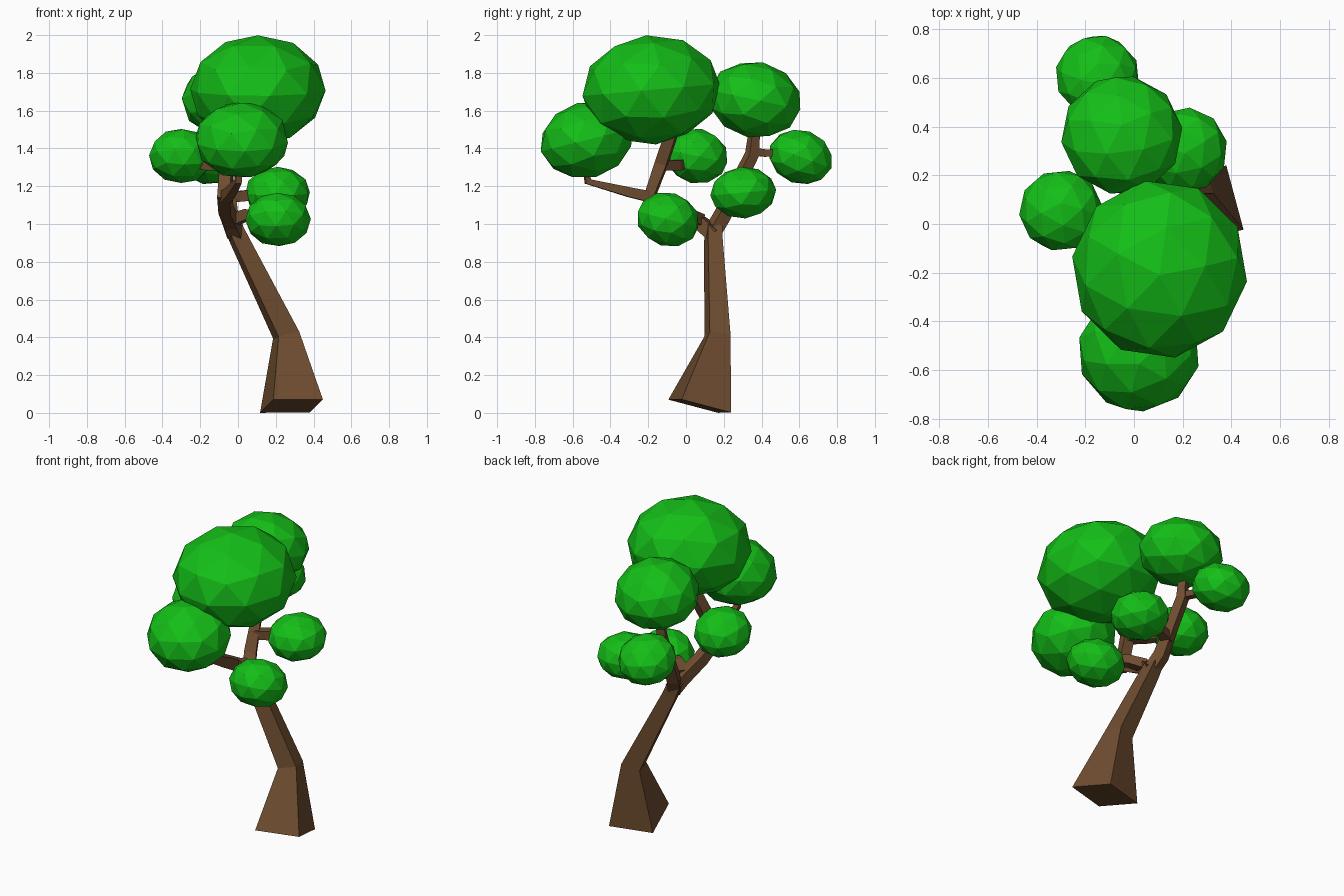
import bpy, bmesh, math
from mathutils import Vector, Matrix

if "Cube" in bpy.data.objects:
    bpy.data.objects.remove(bpy.data.objects["Cube"])


def material(name, color):
    m = bpy.data.materials.new(name)
    m.diffuse_color = color
    m.use_nodes = True
    m.node_tree.nodes["Principled BSDF"].inputs["Base Color"].default_value = m.diffuse_color
    return m


BARK = material("bark", (0.16, 0.075, 0.03, 1))
LEAF = material("leaf", (0.007, 0.52, 0.009, 1))


def finish(name, bm, mat):
    bmesh.ops.recalc_face_normals(bm, faces=bm.faces)
    me = bpy.data.meshes.new(name)
    bm.to_mesh(me)
    bm.free()
    me.materials.append(mat)
    ob = bpy.data.objects.new(name, me)
    bpy.context.collection.objects.link(ob)
    return ob


def loft(name, rings):
    """Closed skin over four-sided rings."""
    bm = bmesh.new()
    loops = [[bm.verts.new(p) for p in ring] for ring in rings]
    for a, b in zip(loops, loops[1:]):
        for i in range(4):
            j = (i + 1) % 4
            bm.faces.new((a[i], a[j], b[j], b[i]))
    bm.faces.new(loops[0][::-1])
    bm.faces.new(loops[-1])
    return finish(name, bm, BARK)


def branch(name, *path):
    """Square tapering limb along (x, y, z, corner radius) points."""
    pts = [Vector(p[:3]) for p in path]
    rings, quat, last = [], None, None
    for i, p in enumerate(pts):
        ins = (p - pts[i - 1]).normalized() if i else Vector()
        out = (pts[i + 1] - p).normalized() if i < len(pts) - 1 else Vector()
        d = (ins + out).normalized()
        quat = d.to_track_quat('Z', 'Y') if quat is None else last.rotation_difference(d) @ quat
        last = d
        rings.append([p + quat @ Vector((math.cos(a), math.sin(a), 0)) * path[i][3]
                      for a in (math.pi / 4 + k * math.pi / 2 for k in range(4))])
    return loft(name, rings)


# Leaning trunk: centre, corner radius, ring slope in x and y
trunk = []
for c, r, sx, sy in (((0.283, 0.073, 0.036), 0.192, 0.071, -0.246),
                     ((0.255, 0.166, 0.412), 0.08, 0.25, -0.02),
                     ((0.005, 0.145, 0.92), 0.056, 0.35, 0.0),
                     ((-0.025, 0.145, 0.99), 0.054, 0.2, 0.0)):
    ring = []
    for k in range(4):
        a = math.radians(60 + 90 * k)
        x, y = r * math.cos(a), r * math.sin(a)
        ring.append(Vector(c) + Vector((x, y, sx * x + sy * y)))
    trunk.append(ring)
loft("trunk", trunk)

# Main limbs
branch("front_limb", (-0.005, 0.15, 0.94, .05), (-0.03, 0.085, 1.0, .05), (-0.065, -0.06, 1.08, .047),
       (-0.07, -0.19, 1.15, .048), (-0.06, -0.13, 1.32, .045), (0.0, -0.07, 1.5, .043))
branch("front_fork", (-0.07, -0.17, 1.14, .042), (-0.04, -0.3, 1.168, .036), (0.0, -0.52, 1.225, .024),
       (0.01, -0.53, 1.32, .022))
branch("back_limb", (-0.01, 0.13, 0.94, .05), (-0.045, 0.19, 1.04, .05), (-0.06, 0.265, 1.2, .042),
       (-0.075, 0.35, 1.37, .04), (-0.07, 0.365, 1.52, .03))
# Twigs into the outer leaf clumps
branch("left_twig", (-0.06, -0.135, 1.31, .04), (-0.15, -0.05, 1.31, .038), (-0.25, 0.02, 1.33, .03))
branch("back_twig", (-0.075, 0.35, 1.385, .03), (-0.1, 0.42, 1.375, .027), (-0.14, 0.55, 1.38, .025))
branch("lower_right_twig", (-0.03, 0.07, 1.02, .045), (0.05, 0.01, 1.05, .04), (0.15, -0.05, 1.05, .035))
branch("right_twig", (-0.055, 0.24, 1.14, .04), (0.04, 0.275, 1.15, .04), (0.14, 0.3, 1.16, .035))

# Faceted leaf clumps: name, centre, radii, tilt about x, turn
CLUMPS = (
    ("crown_leaves", (0.105, -0.185, 1.71), (.362, .37, .29), 5, 10),
    ("back_leaves", (-0.05, 0.365, 1.658), (.25, .25, .202), -12, 25),
    ("front_leaves", (0.02, -0.525, 1.445), (.252, .252, .202), 14, 40),
    ("left_leaves", (-0.3, 0.055, 1.36), (.172, .17, .146), -12, 60),
    ("back_small_leaves", (-0.15, 0.607, 1.355), (.174, .174, .143), -20, 5),
    ("right_leaves", (0.21, 0.303, 1.166), (.174, .176, .137), 5, 30),
    ("lower_right_leaves", (0.212, -0.095, 1.024), (.174, .17, .143), -15, 50),
)
for name, c, r, tilt, turn in CLUMPS:
    bm = bmesh.new()
    m = (Matrix.Translation(c) @ Matrix.Rotation(math.radians(tilt), 4, 'X')
         @ Matrix.Diagonal((*r, 1)) @ Matrix.Rotation(math.radians(turn), 4, 'Z'))
    bmesh.ops.create_icosphere(bm, subdivisions=2, radius=1.0, matrix=m)
    finish(name, bm, LEAF)
